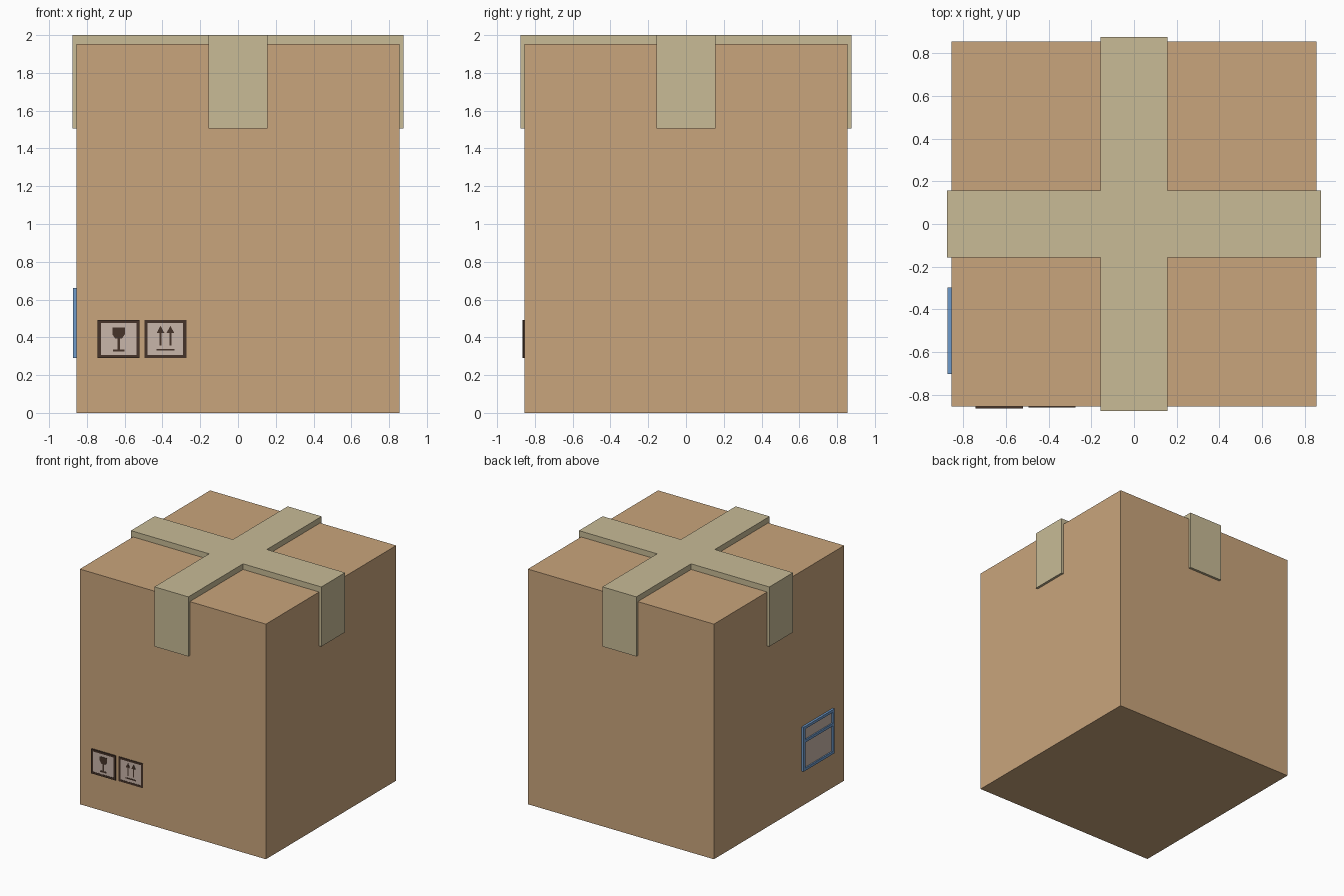
import bpy
import bmesh
from mathutils import Matrix, Vector

old = bpy.data.objects.get("Cube")
if old:
    bpy.data.objects.remove(old, do_unlink=True)


def material(name, hex_code):
    """Flat material from an sRGB hex code, stored as linear values."""
    rgb = [int(hex_code[i:i + 2], 16) / 255 for i in (0, 2, 4)]
    col = [c / 12.92 if c <= 0.04045 else ((c + 0.055) / 1.055) ** 2.4 for c in rgb] + [1]
    mat = bpy.data.materials.new(name)
    mat.use_nodes = True
    mat.diffuse_color = col
    mat.node_tree.nodes["Principled BSDF"].inputs["Base Color"].default_value = col
    return mat


cardboard = material("cardboard", "C9A57C")
tape_tan = material("tape_tan", "C8BB96")
ink = material("dark_brown_ink", "463329")
paper = material("pale_paper", "C9B6AA")
blue = material("label_blue", "6F9BCB")


def finish(name, bm, mat):
    bmesh.ops.recalc_face_normals(bm, faces=bm.faces)
    mesh = bpy.data.meshes.new(name)
    bm.to_mesh(mesh)
    bm.free()
    mesh.materials.append(mat)
    obj = bpy.data.objects.new(name, mesh)
    bpy.context.collection.objects.link(obj)
    return obj


def add_box(bm, lo, hi):
    lo, hi = Vector(lo), Vector(hi)
    mat = Matrix.Translation((lo + hi) / 2) @ Matrix.Diagonal((*(hi - lo), 1))
    return bmesh.ops.create_cube(bm, size=1, matrix=mat)["verts"]


def add_plate(bm, outline, front, back):
    """Prism from an outline of (x, z) points between two y depths."""
    face = bm.faces.new([bm.verts.new((x, front, z)) for x, z in outline])
    top = bmesh.ops.extrude_face_region(bm, geom=[face])["geom"]
    moved = [v for v in top if isinstance(v, bmesh.types.BMVert)]
    bmesh.ops.translate(bm, verts=moved, vec=(0, back - front, 0))


def add_frame(bm, x0, x1, z0, z1, width, front, back):
    """Rectangular picture-frame border standing in the xz plane."""
    add_box(bm, (x0, front, z0), (x1, back, z0 + width))
    add_box(bm, (x0, front, z1 - width), (x1, back, z1))
    for x in (x0, x1 - width):
        add_box(bm, (x, front, z0 + width), (x + width, back, z1 - width))


SIDE, LID = 0.855, 1.953
TAPE, TAPE_OUT, TAPE_END = 0.156, 0.875, 1.505

# Carton
bm = bmesh.new()
add_box(bm, (-SIDE, -SIDE, 0), (SIDE, SIDE, LID))
finish("carton", bm, cardboard)

# Crossed tape: a centre slab whose arms run outwards, then fold down
bm = bmesh.new()
add_box(bm, (-TAPE, -TAPE, LID), (TAPE, TAPE, 2))
bm.normal_update()


def extend(face, direction, distance):
    new = bmesh.ops.extrude_discrete_faces(bm, faces=[face])["faces"][0]
    bmesh.ops.translate(bm, verts=new.verts, vec=direction * distance)
    return new


for face in [f for f in bm.faces if abs(f.normal.z) < 0.5]:
    out = face.normal.copy()
    arm = extend(face, out, SIDE - TAPE)
    tip = extend(arm, out, TAPE_OUT - SIDE)
    bm.normal_update()
    under = next(f for e in tip.edges for f in e.link_faces if f.normal.z < -0.5)
    extend(under, Vector((0, 0, -1)), LID - TAPE_END)
finish("crossed_tape", bm, tape_tan)

# Handling signs on the front: paper, border and pictogram
Z0, Z1, BORDER = 0.29, 0.493, 0.017
SIGN = 0.222


def sign(name, x0, front, shapes):
    x1, mid, zc = x0 + SIGN, x0 + SIGN / 2, (Z0 + Z1) / 2
    bm = bmesh.new()
    add_box(bm, (x0 + 0.005, front + 0.002, Z0 + 0.005), (x1 - 0.005, -SIDE + 0.002, Z1 - 0.005))
    finish(name + "_paper", bm, paper)
    bm = bmesh.new()
    add_frame(bm, x0, x1, Z0, Z1, BORDER, front, -SIDE + 0.001)
    finish(name + "_border", bm, ink)
    bm = bmesh.new()
    for outline in shapes:
        add_plate(bm, [(mid + x, zc + z) for x, z in outline], front, front + 0.003)
    finish(name + "_pictogram", bm, ink)


def rect(x0, x1, z0, z1):
    return [(x0, z0), (x1, z0), (x1, z1), (x0, z1)]


goblet = [
    [(-0.033, 0.061), (-0.033, 0.025), (-0.018, 0.002), (0.018, 0.002), (0.033, 0.025), (0.033, 0.061)],
    rect(-0.006, 0.006, -0.055, 0.002),
    rect(-0.03, 0.03, -0.067, -0.055),
]
arrows = [rect(-0.048, 0.048, -0.062, -0.052)]
for x in (-0.026, 0.026):
    arrows.append(rect(x - 0.005, x + 0.005, -0.036, 0.032))
    arrows.append([(x - 0.02, 0.032), (x + 0.02, 0.032), (x, 0.07)])

sign("fragile_sign", -0.743, -0.865, goblet)
sign("this_way_up_sign", -0.495, -0.860, arrows)

# Shipping label: built like a front sign, then turned onto the -x side
turn = Matrix.Rotation(-1.5707963, 4, "Z")
Y0, Y1, L0, L1, RIM = 0.298, 0.702, 0.291, 0.66, 0.022
bm = bmesh.new()
add_box(bm, (Y0 + 0.01, -0.862, L0 + 0.01), (Y1 - 0.01, -SIDE + 0.002, L1 - 0.01))
bm.transform(turn)
finish("label_paper", bm, paper)

bm = bmesh.new()
add_frame(bm, Y0, Y1, L0, L1, RIM, -0.873, -SIDE + 0.001)
add_box(bm, (Y0 + RIM, -0.873, 0.525), (Y1 - RIM, -SIDE + 0.001, 0.547))
bm.transform(turn)
finish("label_frame", bm, blue)
